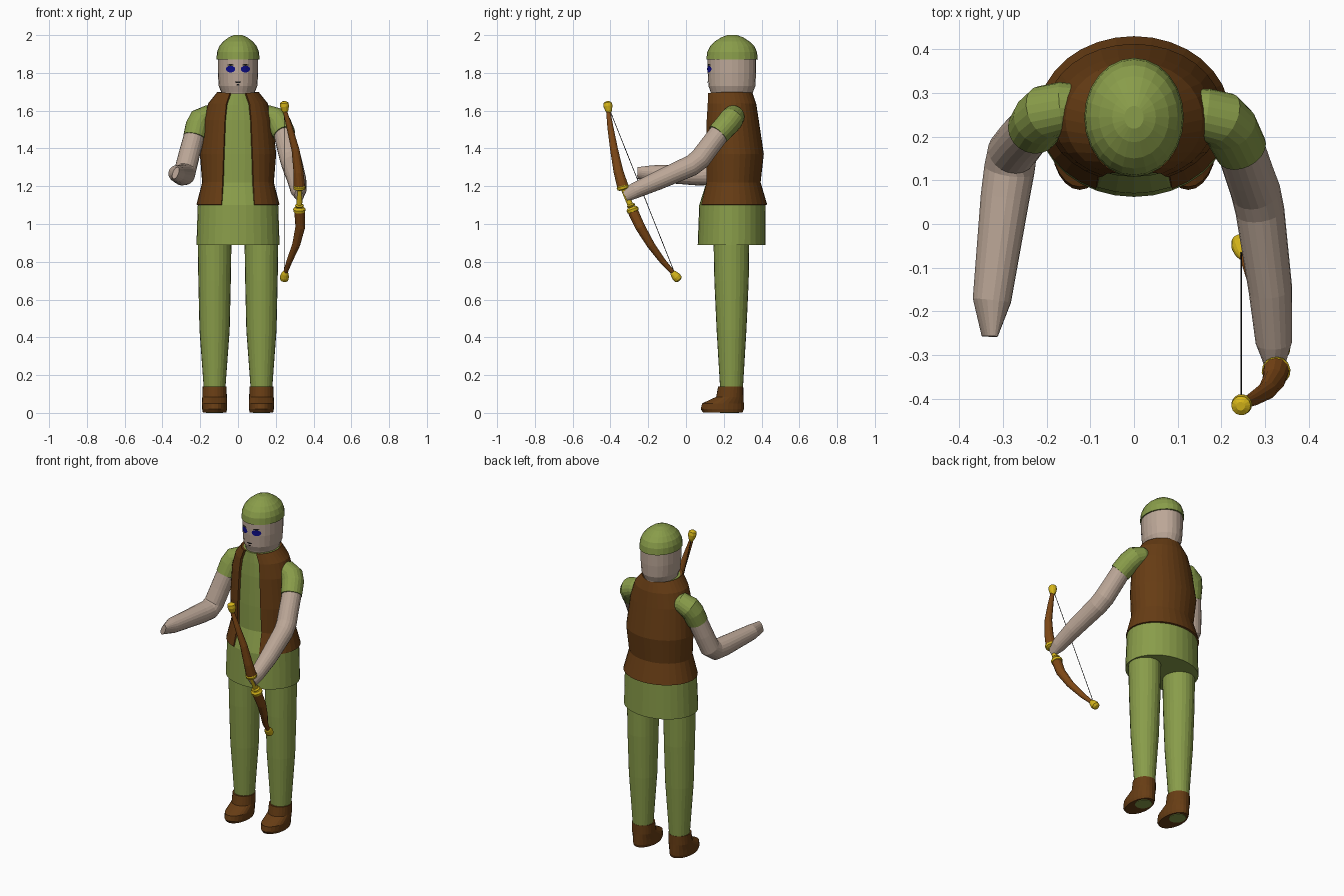
import bpy, bmesh, math
from mathutils import Vector

if "Cube" in bpy.data.objects:
    bpy.data.objects.remove(bpy.data.objects["Cube"])


def material(name, rgb):
    m = bpy.data.materials.new(name)
    m.diffuse_color = (*rgb, 1)
    m.use_nodes = True
    m.node_tree.nodes["Principled BSDF"].inputs["Base Color"].default_value = m.diffuse_color
    return m


GREEN = material("leaf green", (0.25, 0.335, 0.068))
BROWN = material("leather brown", (0.135, 0.046, 0.007))
WOOD = material("bow wood", (0.21, 0.065, 0.008))
SKIN = material("skin", (0.50, 0.385, 0.31))
GOLD = material("gold", (0.68, 0.47, 0.01))
BLUE = material("eye blue", (0.004, 0.004, 0.24))
BLACK = material("black", (0.008, 0.008, 0.008))


def finish(name, bm, mat):
    bmesh.ops.recalc_face_normals(bm, faces=bm.faces[:])
    me = bpy.data.meshes.new(name)
    bm.to_mesh(me)
    bm.free()
    me.materials.append(mat)
    ob = bpy.data.objects.new(name, me)
    bpy.context.collection.objects.link(ob)
    return ob


def loft(name, rings, mat, closed=True):
    """Skin a list of point rings; closed rings also get end caps."""
    bm = bmesh.new()
    rows = [[bm.verts.new(p) for p in r] for r in rings]
    n = len(rows[0])
    for a, b in zip(rows, rows[1:]):
        for i in range(n if closed else n - 1):
            j = (i + 1) % n
            bm.faces.new((a[i], a[j], b[j], b[i]))
    if closed:
        bm.faces.new(rows[0])
        bm.faces.new(rows[-1])
    return finish(name, bm, mat)


def stack(name, levels, mat, cx=0, n=24):
    """Horizontal ellipses: each level is z, half width, front y, back y."""
    rings = []
    for z, rx, yf, yb in levels:
        cy, ry = (yf + yb) / 2, (yb - yf) / 2
        rings.append([(cx + rx * math.cos(2 * math.pi * i / n),
                       cy + ry * math.sin(2 * math.pi * i / n), z) for i in range(n)])
    return loft(name, rings, mat)


def tube(name, path, mat, n=20, ref=(0, 1, 0)):
    """Sweep along points x, y, z, radius[, second radius]."""
    pts = [Vector(p[:3]) for p in path]
    u, rings = Vector(ref), []
    for k, p in enumerate(pts):
        t = (pts[min(k + 1, len(pts) - 1)] - pts[max(k - 1, 0)]).normalized()
        u = (u - t * u.dot(t)).normalized()
        v = t.cross(u)
        ra, rb = path[k][3], path[k][-1]
        rings.append([p + u * ra * math.cos(2 * math.pi * i / n)
                      + v * rb * math.sin(2 * math.pi * i / n) for i in range(n)])
    return loft(name, rings, mat)


# Legs and boots, left and right
for side, s in (("left", -1), ("right", 1)):
    stack(side + "_leg", [(0, .045, .18, .28), (.14, .058, .18, .302), (.44, .08, .162, .32),
                          (.7, .086, .15, .332), (.95, .09, .145, .335)], GREEN, s * .124)
    stack(side + "_boot", [(.003, .062, .09, .3), (.02, .066, .078, .306), (.05, .067, .085, .306),
                           (.085, .065, .16, .304), (.14, .063, .17, .303)], BROWN, s * .124)

# Tunic: skirt and body in one piece
stack("tunic", [(.89, .22, .062, .422), (1.1, .213, .07, .42), (1.22, .178, .108, .382),
                (1.37, .19, .108, .4), (1.55, .172, .112, .372), (1.63, .145, .117, .358),
                (1.69, .1, .122, .338)], GREEN, n=32)

# Open vest: each ring runs round the back between two front edges
vest_levels = [(1.1, .21, .075, .42, .083), (1.22, .18, .105, .385, .078),
               (1.37, .192, .105, .402, .073), (1.55, .174, .109, .375, .066),
               (1.635, .148, .114, .362, .058), (1.692, .102, .118, .342, .038)]
vest_rings = []
for z, rx, yf, yb, gap in vest_levels:
    cy, ry = (yf + yb) / 2, (yb - yf) / 2
    a0 = math.asin(gap / rx)
    ring = []
    for i in range(29):
        a = a0 + (2 * math.pi - 2 * a0) * i / 28
        ring.append((rx * math.sin(a), cy - ry * math.cos(a), z))
    vest_rings.append(ring)
vest = loft("vest", vest_rings, BROWN, closed=False)
solid = vest.modifiers.new("thickness", "SOLIDIFY")
solid.thickness = 0.02
solid.offset = 0

# Head and cap
HEAD_X, HEAD_Y, HEAD_R = .107, .243, .128
stack("head", [(1.66, .08, .14, .345), (1.70, .09, .13, .355), (1.73, .102, .119, .367),
               (1.80, .107, .115, .371), (1.89, .107, .115, .371)], SKIN)
stack("cap", [(1.872, .114, .108, .38), (1.91, .111, .112, .376), (1.94, .1, .127, .363),
              (1.965, .08, .15, .338), (1.988, .05, .187, .303), (2.0, .022, .218, .27)], GREEN)


def face_patch(name, x, z, w, h, mat, lift=.004, n=12):
    """Thin oval laid on the front of the head."""
    bm = bmesh.new()

    def on_head(px, pz):
        a = math.asin(px / HEAD_X)
        return bm.verts.new(((HEAD_X + lift) * math.sin(a),
                             HEAD_Y - (HEAD_R + lift) * math.cos(a), pz))
    mid = on_head(x, z)
    rim = [on_head(x + w / 2 * math.cos(2 * math.pi * i / n),
                   z + h / 2 * math.sin(2 * math.pi * i / n)) for i in range(n)]
    for i in range(n):
        bm.faces.new((mid, rim[i], rim[(i + 1) % n]))
    ob = finish(name, bm, mat)
    ob.data.flip_normals() if ob.data.polygons[0].normal.y > 0 else None


for side, s in (("left", -1), ("right", 1)):
    face_patch(side + "_eye", s * .038, 1.82, .048, .036, BLUE)
    face_patch(side + "_eyebrow", s * .038, 1.842, .034, .009, BLACK)
face_patch("nose", 0, 1.751, .034, .009, BLACK, lift=.003)
face_patch("mouth", 0, 1.737, .018, .008, BLACK, lift=.003)

# Arms: short sleeve, then bare arm ending in a flattened hand
tube("left_sleeve", [(-.09, .265, 1.56, .05), (-.165, .265, 1.568, .06),
                     (-.2, .255, 1.55, .064), (-.215, .24, 1.52, .063),
                     (-.23, .217, 1.46, .06)], GREEN)
tube("left_arm", [(-.222, .23, 1.5, .055), (-.255, .195, 1.38, .056), (-.278, .165, 1.29, .057),
                  (-.285, .125, 1.262, .058), (-.295, .06, 1.26, .056), (-.325, -.175, 1.267, .044),
                  (-.33, -.257, 1.27, .033, .015)], SKIN)
tube("right_sleeve", [(.09, .255, 1.56, .05), (.165, .25, 1.568, .06),
                      (.2, .24, 1.555, .064), (.22, .22, 1.53, .063),
                      (.245, .17, 1.475, .06)], GREEN)
tube("right_arm", [(.235, .2, 1.51, .055), (.262, .12, 1.405, .056), (.278, .075, 1.345, .057),
                   (.288, .03, 1.31, .056), (.312, -.15, 1.23, .05), (.32, -.27, 1.177, .042),
                   (.323, -.325, 1.15, .036, .022)], SKIN)

# Bow limbs and grip
tube("upper_bow_limb", [(.325, -.335, 1.2, .03), (.32, -.357, 1.275, .026), (.305, -.38, 1.39, .021),
                        (.273, -.4, 1.51, .016), (.248, -.412, 1.6, .011)], WOOD, 12)
tube("lower_bow_limb", [(.325, -.287, 1.08, .028), (.33, -.243, .985, .026), (.308, -.187, .89, .021),
                        (.273, -.125, .805, .016), (.248, -.062, .735, .011)], WOOD, 12)
tube("bow_grip", [(.325, -.337, 1.2, .014), (.325, -.31, 1.14, .016), (.325, -.283, 1.07, .014)],
     GOLD, 12)


def bead(name, at, axis, profile):
    """Gold turned bead: profile is offset along axis, radius."""
    at, axis = Vector(at), Vector(axis).normalized()
    tube(name, [(*(at + axis * d), r) for d, r in profile], GOLD, 14, (1, .1, 0))


ring = [(-.015, .018), (-.01, .031), (.004, .033), (.015, .024)]
bead("upper_grip_ring", (.325, -.335, 1.195), (0, -.3, 1), ring)
bead("lower_grip_ring", (.325, -.283, 1.075), (0, -.36, 1), ring)
bead("lower_grip_band", (.325, -.291, 1.098), (0, -.36, 1), [(-.008, .018), (0, .024), (.008, .016)])
tip = [(-.036, .008), (-.018, .018), (.006, .024), (.024, .022), (.032, .01)]
bead("upper_tip", (.247, -.412, 1.618), (-.1, -.15, 1), tip)
bead("lower_tip", (.247, -.055, .725), (-.1, .6, -.7), tip)

# Bowstring
tube("bowstring", [(.245, -.402, 1.6, .0018), (.245, -.06, .74, .0018)], BLACK, 6)
